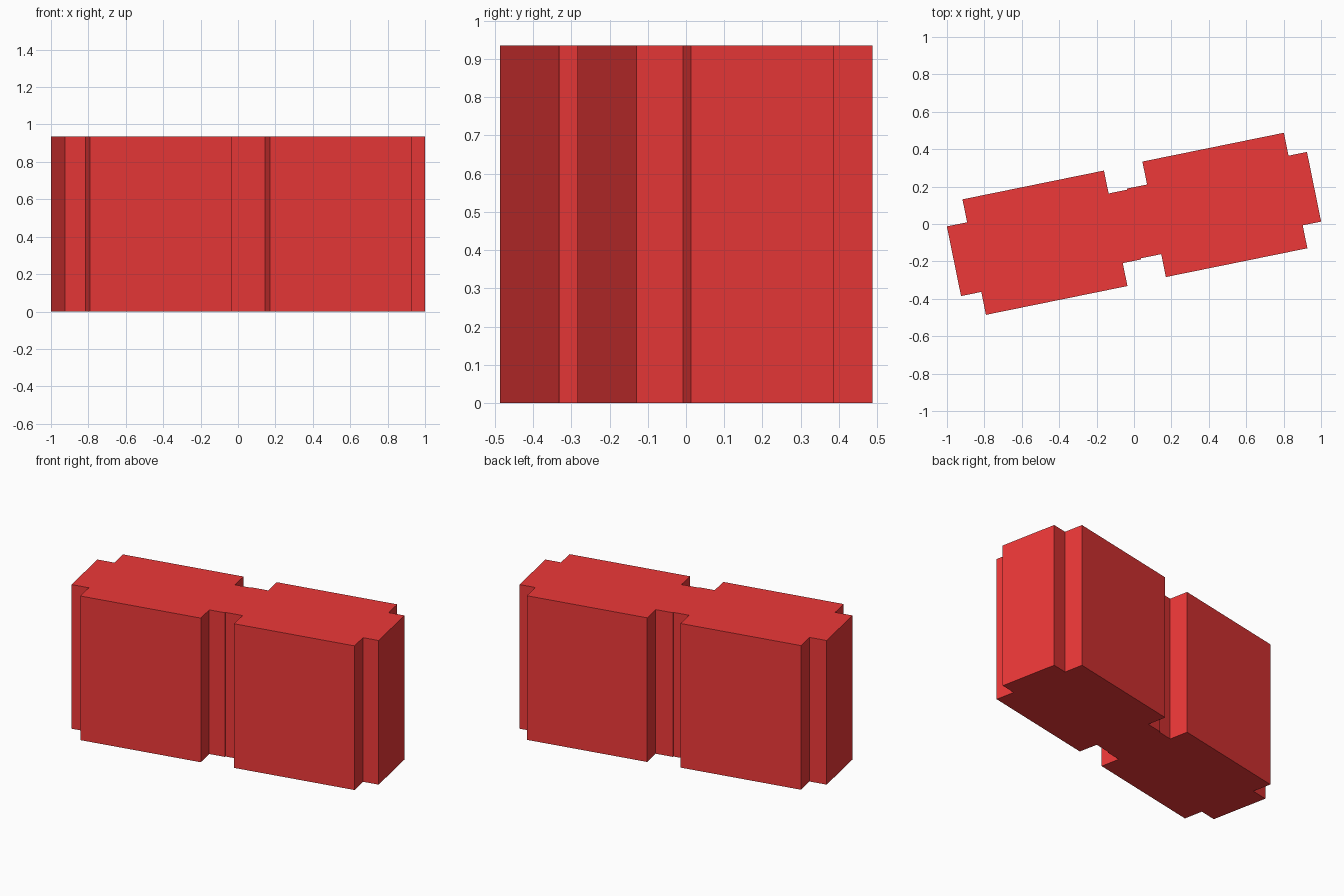
import bpy, bmesh, math
from mathutils import Vector, Matrix

if "Cube" in bpy.data.objects:
    bpy.data.objects.remove(bpy.data.objects["Cube"])

HEIGHT = 0.935
TILT = Matrix.Rotation(math.radians(11.5), 2)

# one block's cross-shaped plan: narrow core plus wider body
core_l, core_w = 0.4915, 0.19
b0, b1, body_w = -0.381, 0.391, 0.315
lower = [(-core_l, -core_w), (b0, -core_w), (b0, -body_w),
         (b1, -body_w), (b1, -core_w), (core_l, -core_w)]
upper = [(x, -y) for x, y in reversed(lower)]


def place(points, centre):
    return [TILT @ Vector(p) + Vector(centre) for p in points]


# right block, then left block, joined end to end with a slight sideways jog
outline = place(lower + upper, (0.481, 0.101)) + place(upper + lower, (-0.481, -0.101))

bm = bmesh.new()
face = bm.faces.new([bm.verts.new((p.x, p.y, 0)) for p in outline])
walls = bmesh.ops.extrude_face_region(bm, geom=[face], use_keep_orig=True)
bmesh.ops.translate(bm, vec=(0, 0, HEIGHT),
                    verts=[v for v in walls["geom"] if isinstance(v, bmesh.types.BMVert)])
bmesh.ops.recalc_face_normals(bm, faces=bm.faces[:])
mesh = bpy.data.meshes.new("double_block")
bm.to_mesh(mesh)
bm.free()

block = bpy.data.objects.new("double_block", mesh)
bpy.context.collection.objects.link(block)

# red finish
red = bpy.data.materials.new("red")
red.diffuse_color = (0.85, 0.04, 0.04, 1)
red.use_nodes = True
red.node_tree.nodes["Principled BSDF"].inputs["Base Color"].default_value = red.diffuse_color
mesh.materials.append(red)
